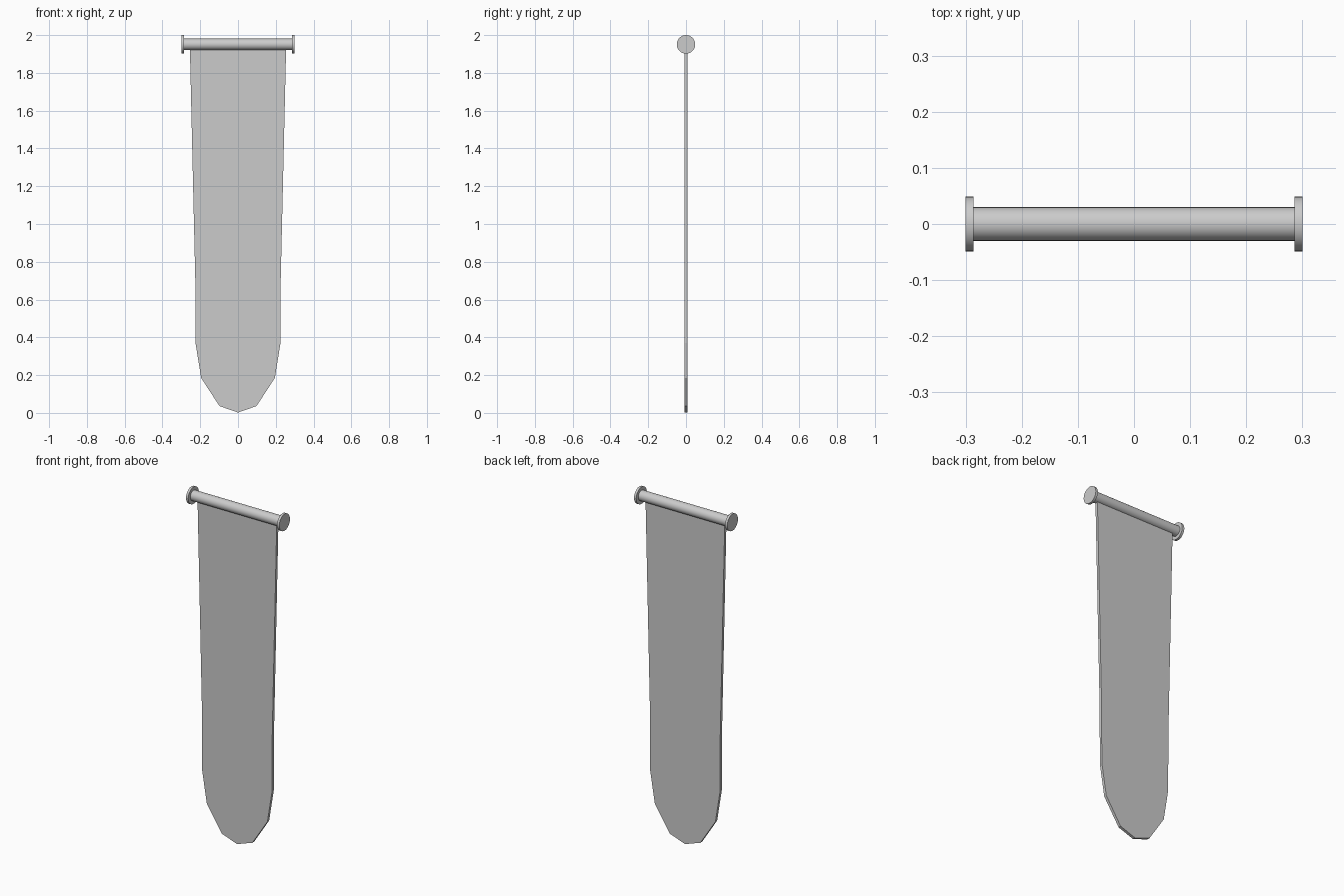
import bpy, bmesh, math

if "Cube" in bpy.data.objects:
    bpy.data.objects.remove(bpy.data.objects["Cube"])

ROD_Z = 1.951


def cylinder(name, radius, length, x):
    # cylinder lying along x
    bpy.ops.mesh.primitive_cylinder_add(vertices=32, radius=radius, depth=length,
                                        location=(x, 0, ROD_Z), rotation=(0, math.pi / 2, 0))
    ob = bpy.context.object
    ob.name = name
    bpy.ops.object.shade_smooth_by_angle(angle=math.radians(35))
    return ob


# hanging rod and its end caps
cylinder("rod", 0.03, 0.58, 0)
for side, label in ((-1, "left"), (1, "right")):
    cylinder(f"{label}_end_cap", 0.049, 0.014, side * 0.293)

# cloth: half outline mirrored, then given thickness
half = [(0.255, 1.945), (0.24, 1.3), (0.226, 0.70), (0.225, 0.37), (0.195, 0.185), (0.098, 0.036)]
outline = half + [(0, 0.002)] + [(-x, z) for x, z in reversed(half)]
thickness = 0.016

bm = bmesh.new()
face = bm.faces.new([bm.verts.new((x, -thickness / 2, z)) for x, z in outline])
extruded = bmesh.ops.extrude_face_region(bm, geom=[face])
moved = [g for g in extruded["geom"] if isinstance(g, bmesh.types.BMVert)]
bmesh.ops.translate(bm, vec=(0, thickness, 0), verts=moved)
bmesh.ops.recalc_face_normals(bm, faces=bm.faces)
mesh = bpy.data.meshes.new("banner_cloth")
bm.to_mesh(mesh)
bm.free()
bpy.context.collection.objects.link(bpy.data.objects.new("banner_cloth", mesh))
